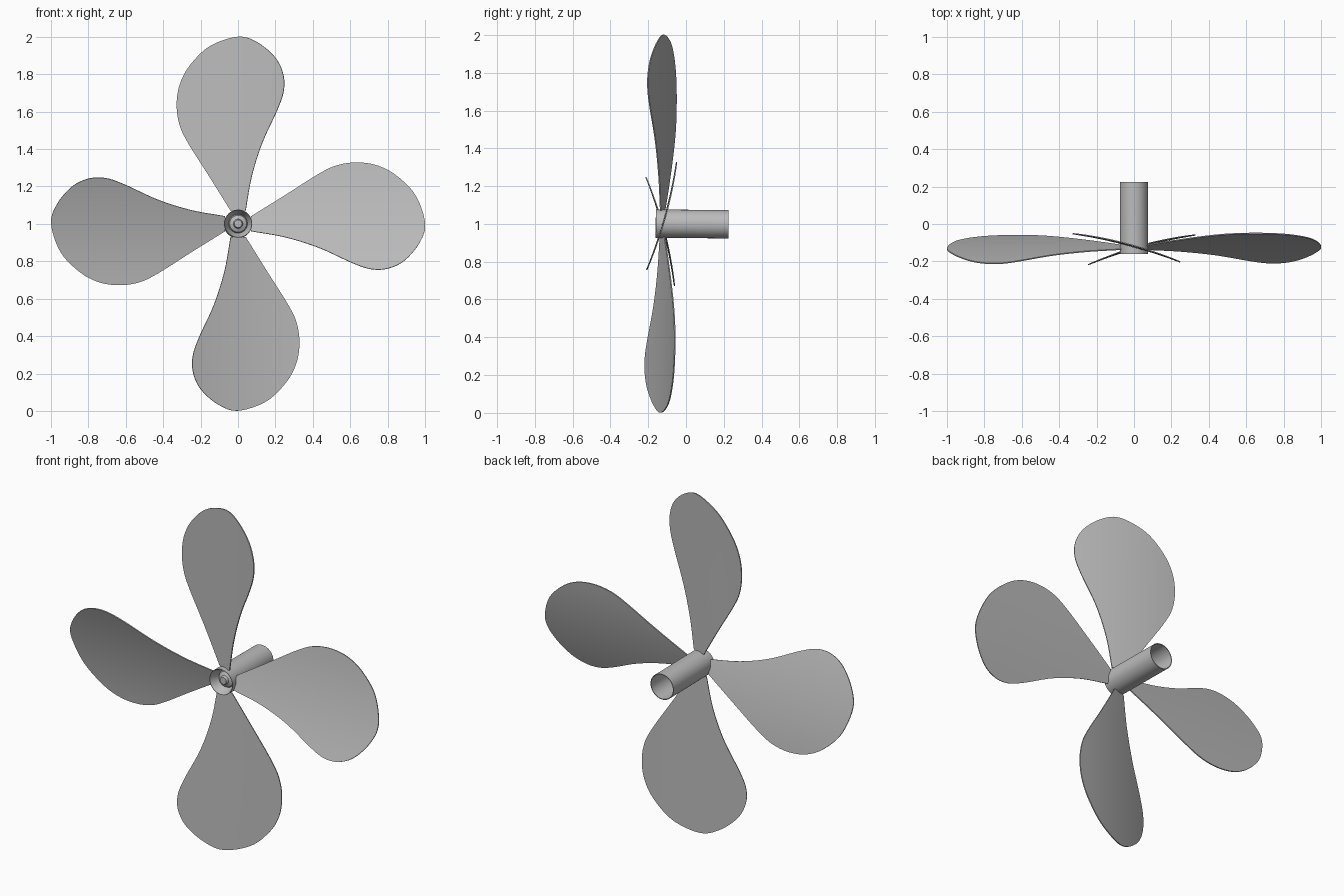
import bpy
import bmesh
from math import radians, cos, sin, tau
from mathutils import Matrix, Vector

if "Cube" in bpy.data.objects:
    bpy.data.objects.remove(bpy.data.objects["Cube"])

# Single grey metal
metal = bpy.data.materials.new("grey_metal")
metal.use_nodes = True
GREY = (0.5, 0.5, 0.5, 1)
metal.diffuse_color = GREY
metal.node_tree.nodes["Principled BSDF"].inputs["Base Color"].default_value = GREY

# The whole propeller leans very slightly about its centre
LEAN = (Matrix.Translation((0, 0, 1)) @ Matrix.Rotation(0.005, 4, "Z")
        @ Matrix.Rotation(-0.008, 4, "X"))


def make_object(name, bm, matrix):
    bmesh.ops.recalc_face_normals(bm, faces=bm.faces)
    mesh = bpy.data.meshes.new(name)
    bm.to_mesh(mesh)
    bm.free()
    mesh.materials.append(metal)
    obj = bpy.data.objects.new(name, mesh)
    bpy.context.collection.objects.link(obj)
    obj.matrix_world = matrix
    return obj


def activate(obj):
    bpy.ops.object.select_all(action="DESELECT")
    obj.select_set(True)
    bpy.context.view_layer.objects.active = obj


def smooth_path(points, steps):
    """Catmull-Rom curve through the points."""
    pts = [Vector(p) for p in points]
    pts = [2 * pts[0] - pts[1]] + pts + [2 * pts[-1] - pts[-2]]
    path = []
    for a, b, c, d in zip(pts, pts[1:], pts[2:], pts[3:]):
        for i in range(steps):
            t = i / steps
            path.append(0.5 * (2 * b + (c - a) * t + (2 * a - 5 * b + 4 * c - d) * t**2
                               + (3 * b - a - 3 * c + d) * t**3))
    return path + [pts[-2]]


# Blade outline: up the wide edge, over the tip, down the hollow edge
OUTLINE = [(-0.04, 0.07), (-0.152, 0.25), (-0.266, 0.43), (-0.313, 0.53),
           (-0.328, 0.64), (-0.31, 0.75), (-0.255, 0.85), (-0.15, 0.95), (0, 1),
           (0.105, 0.968), (0.198, 0.888), (0.24, 0.8), (0.243, 0.71),
           (0.21, 0.61), (0.128, 0.43), (0.072, 0.25), (0.04, 0.07)]


def blade_depth(x):
    return -0.124 - 0.29 * x - 0.246 * x * x


def make_blade(name, angle, columns=14):
    bm = bmesh.new()
    path = smooth_path(OUTLINE, 6)
    half = len(path) // 2
    rows = []
    for left, right in zip(path[:half], reversed(path[half + 1:])):
        points = [left.lerp(right, c / columns) for c in range(columns + 1)]
        rows.append([bm.verts.new((p.x, blade_depth(p.x), p.y)) for p in points])
    for low, high in zip(rows, rows[1:]):
        for c in range(columns):
            bm.faces.new((low[c], low[c + 1], high[c + 1], high[c]))
    tip = bm.verts.new((path[half].x, blade_depth(path[half].x), path[half].y))
    for a, b in zip(rows[-1], rows[-1][1:]):
        bm.faces.new((a, b, tip))
    blade = make_object(name, bm, LEAN @ Matrix.Rotation(radians(angle), 4, "Y"))
    activate(blade)
    shell = blade.modifiers.new("thickness", "SOLIDIFY")
    shell.thickness = 0.006
    shell.offset = 0
    bpy.ops.object.modifier_apply(modifier=shell.name)
    bpy.ops.object.shade_smooth_by_angle(angle=radians(35))


for name, angle in (("top_blade", 0), ("left_blade", 90),
                    ("bottom_blade", 180), ("right_blade", 270)):
    make_blade(name, angle)


# Hub: lathed tube, hollow at the back, with a funnel and shaft tip in front
PROFILE = [(0, -0.14), (0.02, -0.14), (0.025, -0.125), (0.045, -0.115),
           (0.05, -0.105), (0.073, -0.16), (0.075, -0.16), (0.075, 0.225),
           (0.071, 0.225), (0.071, -0.08), (0, -0.08)]
SIDES = 48
bm = bmesh.new()
rings = []
for r, y in PROFILE:
    angles = [tau * i / SIDES for i in range(SIDES)]
    rings.append([bm.verts.new((r * cos(a), y, r * sin(a))) for a in angles])
for low, high in zip(rings, rings[1:]):
    for i in range(SIDES):
        j = (i + 1) % SIDES
        bm.faces.new((low[i], low[j], high[j], high[i]))
bmesh.ops.remove_doubles(bm, verts=bm.verts, dist=0.0001)
hub = make_object("hub", bm, LEAN)
activate(hub)
bpy.ops.object.shade_smooth_by_angle(angle=radians(30))
